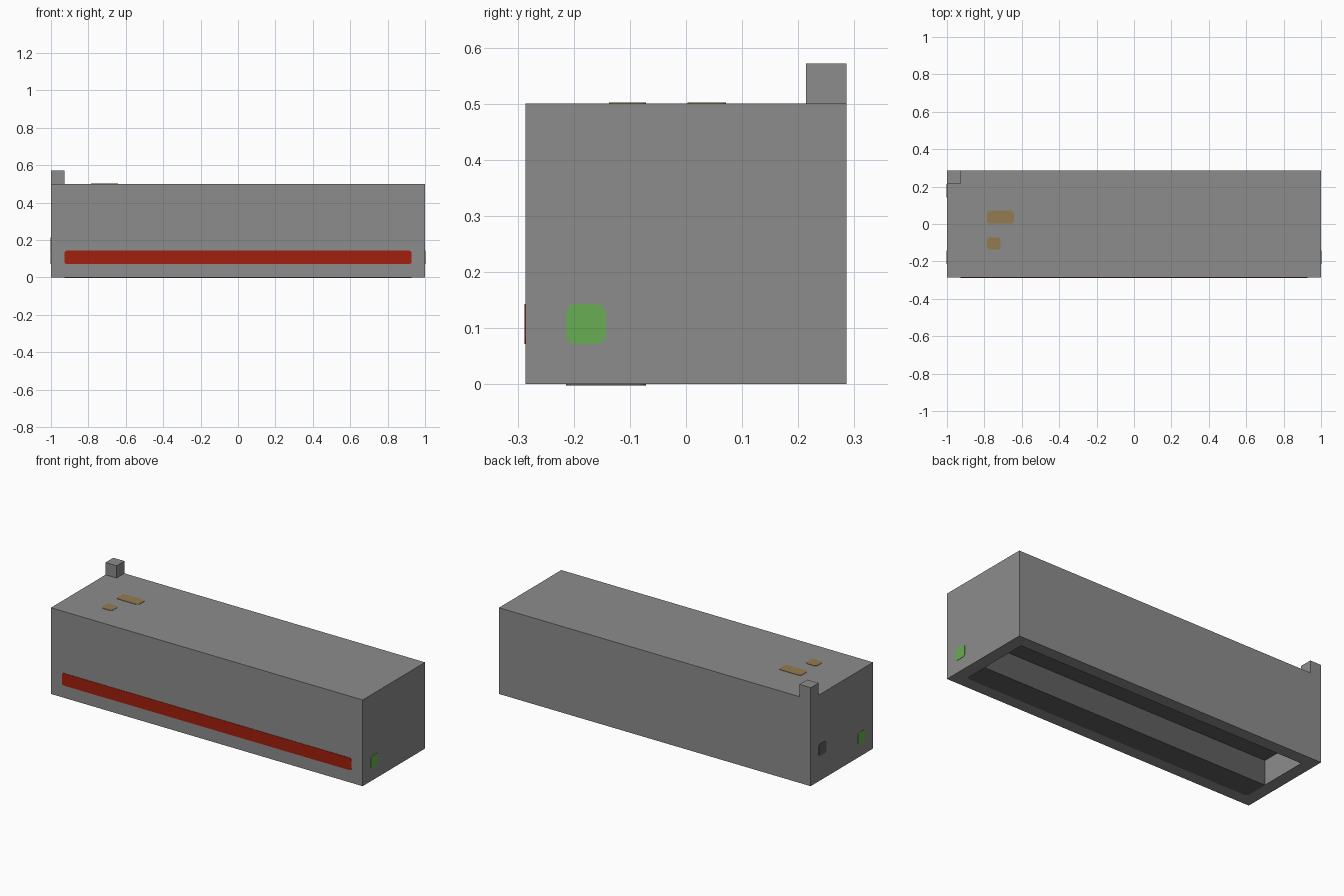
import bpy, bmesh
from mathutils import Vector

U = 2 / 28                      # one block unit
THICK = 0.004                   # thickness of the painted plates

default = bpy.data.objects.get("Cube")
if default:
    bpy.data.objects.remove(default, do_unlink=True)


def make_material(name, rgb):
    mat = bpy.data.materials.new(name)
    mat.use_nodes = True
    mat.diffuse_color = (*rgb, 1)
    mat.node_tree.nodes["Principled BSDF"].inputs["Base Color"].default_value = (*rgb, 1)
    return mat


GREY = make_material("casing grey", (0.265, 0.265, 0.265))
DARK = make_material("vent dark grey", (0.115, 0.115, 0.115))
RED = make_material("red", (0.36, 0.014, 0.004))
GREEN = make_material("green", (0.14, 0.42, 0.09))
TAN = make_material("tan", (0.29, 0.2, 0.08))


def finish(bm, name, *mats):
    bmesh.ops.recalc_face_normals(bm, faces=bm.faces[:])
    mesh = bpy.data.meshes.new(name)
    bm.to_mesh(mesh)
    bm.free()
    for mat in mats:
        mesh.materials.append(mat)
    obj = bpy.data.objects.new(name, mesh)
    bpy.context.collection.objects.link(obj)
    return obj


def block(low, high):
    """Box between two corners, as a bmesh."""
    low, high = Vector(low), Vector(high)
    bm = bmesh.new()
    bmesh.ops.create_cube(bm, size=1)
    bmesh.ops.scale(bm, vec=high - low, verts=bm.verts)
    bmesh.ops.translate(bm, vec=(low + high) / 2, verts=bm.verts)
    return bm


def plate(name, axis, low, high, mat, radius=0.014):
    """Thin marking on a face, with corners rounded around the given axis."""
    low, high = list(low), list(high)
    low[axis] -= THICK / 2
    high[axis] += THICK / 2
    bm = block(low, high)
    corners = [e for e in bm.edges
               if abs((e.verts[0].co - e.verts[1].co).normalized()[axis]) > 0.9]
    bmesh.ops.bevel(bm, geom=corners, offset=radius, segments=3,
                    profile=0.5, affect='EDGES')
    finish(bm, name, mat)


# Casing with the vent recess pushed up into its underside
half_y = 4 * U
bm = block((-1, -half_y, 0), (1, half_y, 7 * U))
bm.faces.ensure_lookup_table()
bottom = min(bm.faces, key=lambda f: f.calc_center_median().z)
bmesh.ops.inset_individual(bm, faces=[bottom], thickness=U, use_even_offset=True)
for v in bottom.verts:
    if v.co.y < 0:
        v.co.y = -U
roof = bmesh.ops.extrude_face_region(bm, geom=[bottom])["geom"]
bmesh.ops.translate(bm, vec=(0, 0, 2 * U),
                    verts=[g for g in roof if isinstance(g, bmesh.types.BMVert)])
if bottom.is_valid:
    bmesh.ops.delete(bm, geom=[bottom], context='FACES_ONLY')
bmesh.ops.recalc_face_normals(bm, faces=bm.faces[:])

# Recess roof and long walls are dark, its end walls stay grey
for f in bm.faces:
    c = f.calc_center_median()
    inside = 0.01 < c.z < 3 * U and abs(c.y) < 3.5 * U and abs(c.x) < 0.95
    f.material_index = int(inside and abs(f.normal.x) < 0.5)
finish(bm, "casing", GREY, DARK)

# Pipe stub on the back corner
finish(block((-1, 3 * U, 7 * U), (-1 + U, half_y, 8 * U)), "pipe_stub", GREY)

# Front strip and the strip beside the recess
plate("front_strip", 1, (-13 * U, -half_y, U), (13 * U, -half_y, 2 * U), RED)
plate("underside_strip", 2, (-13 * U, -3 * U, 0), (13 * U, -U, 0), DARK, 0.02)

# Lamps on both ends, and the outlet on the right end
for side, x in (("left", 1), ("right", -1)):
    plate(side + "_lamp", 0, (x, -3 * U, U), (x, -2 * U, 2 * U), GREEN, 0.017)
plate("drain_outlet", 0, (-1, 2 * U, 2 * U), (-1, 3 * U, 3 * U), DARK, 0.017)

# Marks on the top
plate("long_top_mark", 2, (-11 * U, 0.003, 7 * U), (-9 * U, U, 7 * U), TAN)
plate("short_top_mark", 2, (-11 * U, -0.137, 7 * U), (-10 * U, -U, 7 * U), TAN)
